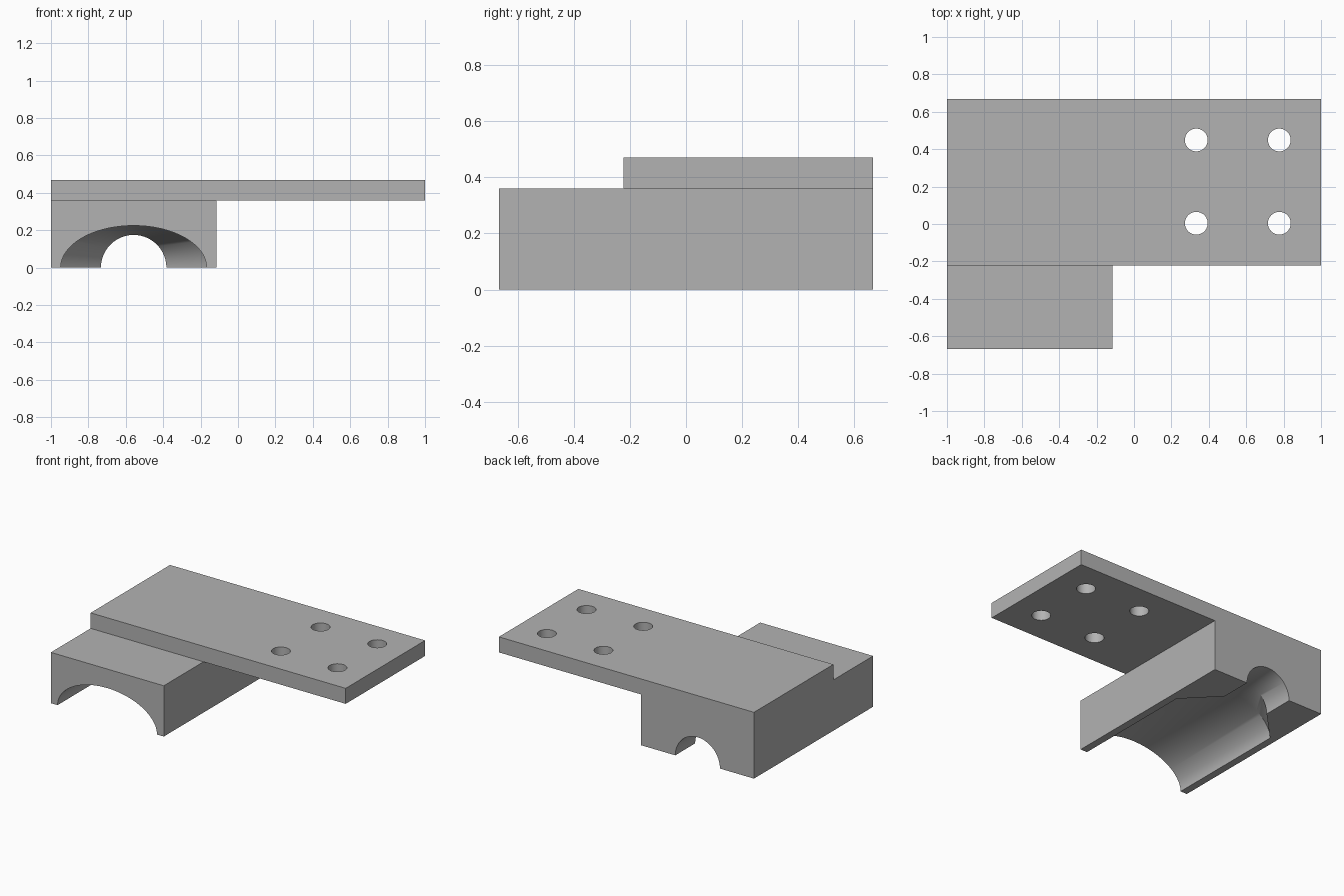
import bpy, bmesh, math

if "Cube" in bpy.data.objects:
    bpy.data.objects.remove(bpy.data.objects["Cube"], do_unlink=True)

BACK = 0.667
SHELF_Z, TOP_Z = 0.36, 0.47
BLOCK_RIGHT = -0.115
CHANNEL_X = -0.558

grey = bpy.data.materials.new("plain grey")
grey.use_nodes = True
colour = (0.45, 0.45, 0.45, 1)
grey.diffuse_color = colour
grey.node_tree.nodes["Principled BSDF"].inputs["Base Color"].default_value = colour


def add_object(name, bm):
    bmesh.ops.recalc_face_normals(bm, faces=bm.faces)
    mesh = bpy.data.meshes.new(name)
    bm.to_mesh(mesh)
    bm.free()
    mesh.materials.append(grey)
    obj = bpy.data.objects.new(name, mesh)
    bpy.context.collection.objects.link(obj)
    return obj


def loft(name, rings):
    """Solid skinned through a list of equal-length point rings."""
    bm = bmesh.new()
    loops = [[bm.verts.new(p) for p in ring] for ring in rings]
    n = len(loops[0])
    for a, b in zip(loops, loops[1:]):
        for i in range(n):
            j = (i + 1) % n
            bm.faces.new((a[i], a[j], b[j], b[i]))
    bm.faces.new(loops[0])
    bm.faces.new(loops[-1])
    return add_object(name, bm)


def box(name, x0, x1, y0, y1, z0, z1):
    return loft(name, [[(x0, y0, z), (x1, y0, z), (x1, y1, z), (x0, y1, z)]
                       for z in (z0, z1)])


def circle(n):
    return [(math.cos(math.tau * i / n), math.sin(math.tau * i / n)) for i in range(n)]


def combine(target, tool, operation):
    """Apply a boolean to the target and discard the tool."""
    tool.hide_render = True
    mod = target.modifiers.new(operation, "BOOLEAN")
    mod.object, mod.operation, mod.solver = tool, operation, "EXACT"
    bpy.context.view_layer.objects.active = target
    bpy.ops.object.modifier_apply(modifier=mod.name)
    bpy.data.objects.remove(tool, do_unlink=True)


# Raised mounting plate joined onto the long block
bracket = box("mounting_bracket", -1, 1, -0.222, BACK, SHELF_Z, TOP_Z)
block = box("channel_block", -1, BLOCK_RIGHT, -BACK, BACK, 0, SHELF_Z)
combine(bracket, block, "UNION")

# Underside channel: wide oval arch tapering to a small round arch at the back
sections = [(-0.8, 0.39, 0.225), (0.222, 0.39, 0.225),
            (0.444, 0.175, 0.175), (0.8, 0.175, 0.175)]
channel = loft("channel_cutter", [[(CHANNEL_X + w * c, y, h * s) for c, s in circle(96)]
                                  for y, w, h in sections])
combine(bracket, channel, "DIFFERENCE")

# Four screw holes through the plate
for x in (0.333, 0.777):
    for y in (0.004, 0.449):
        hole = loft("hole_cutter", [[(x + 0.061 * c, y + 0.061 * s, z) for c, s in circle(40)]
                                    for z in (0.3, 0.6)])
        combine(bracket, hole, "DIFFERENCE")

# Smooth the curved walls and keep the edges crisp
bpy.ops.object.select_all(action="DESELECT")
bracket.select_set(True)
bpy.context.view_layer.objects.active = bracket
bpy.ops.object.shade_smooth_by_angle(angle=math.radians(30))
